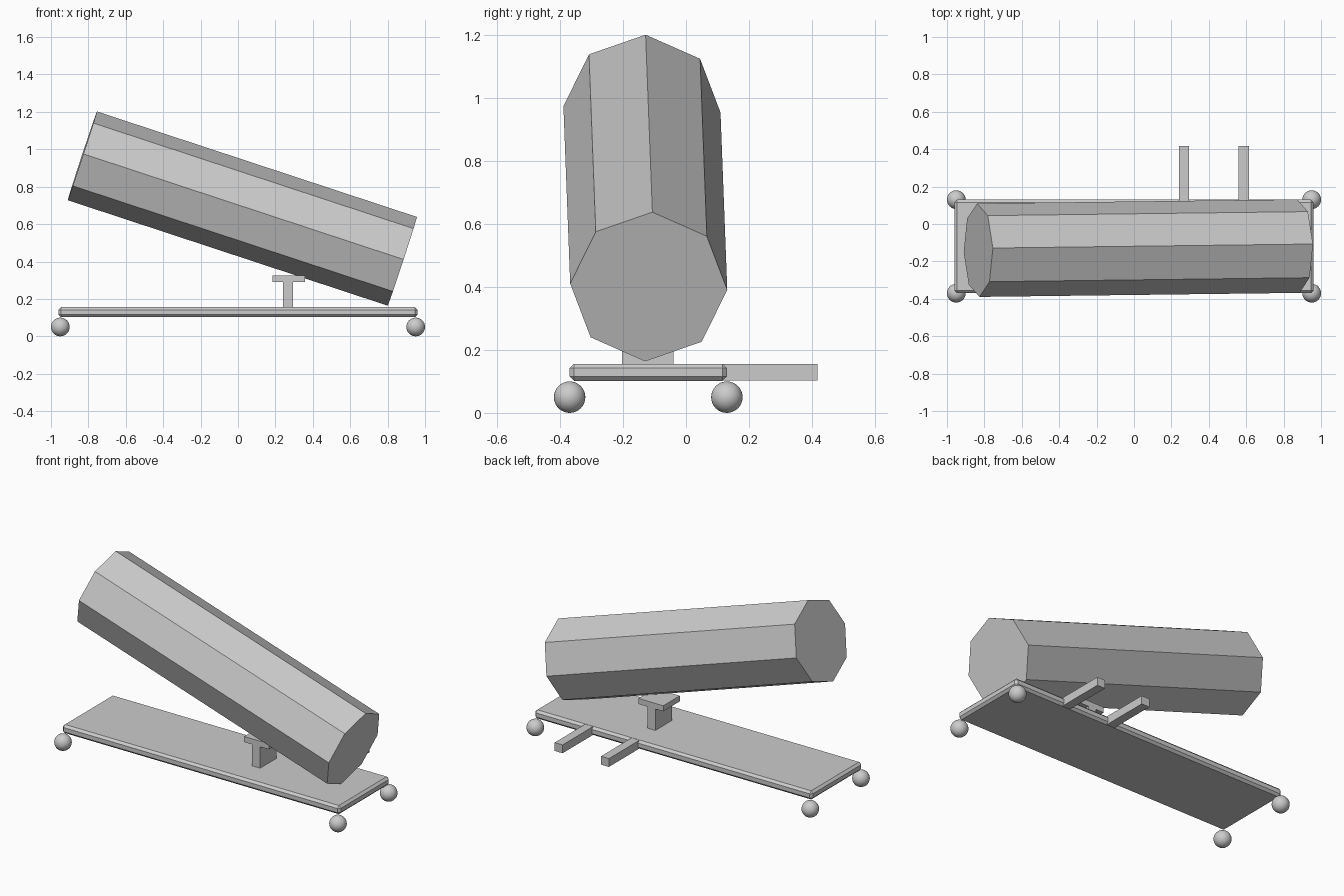
import bpy, bmesh, math
from mathutils import Vector

if "Cube" in bpy.data.objects:
    bpy.data.objects.remove(bpy.data.objects["Cube"])

grey = bpy.data.materials.new("plain grey")
grey.diffuse_color = (0.6, 0.6, 0.6, 1)
grey.use_nodes = True
grey.node_tree.nodes["Principled BSDF"].inputs["Base Color"].default_value = grey.diffuse_color


def add_object(name, bm):
    bmesh.ops.recalc_face_normals(bm, faces=bm.faces)
    mesh = bpy.data.meshes.new(name)
    bm.to_mesh(mesh)
    bm.free()
    mesh.materials.append(grey)
    obj = bpy.data.objects.new(name, mesh)
    bpy.context.collection.objects.link(obj)
    return obj


def box(name, x, y, z, bevel=0):
    """Box between the given (min, max) pairs, optionally chamfered."""
    bm = bmesh.new()
    bmesh.ops.create_cube(bm, size=1)
    for v in bm.verts:
        v.co = [r[0] if c < 0 else r[1] for c, r in zip(v.co, (x, y, z))]
    if bevel:
        bmesh.ops.bevel(bm, geom=bm.edges[:], offset=bevel, segments=1,
                        affect='EDGES', profile=0.5)
    return add_object(name, bm)


# Chamfered base board
box("base_board", (-0.96, 0.96), (-0.37, 0.13), (0.102, 0.156), 0.014)

# Ball feet under the four corners
for x in (-0.95, 0.95):
    for y in (-0.37, 0.13):
        bm = bmesh.new()
        bmesh.ops.create_uvsphere(bm, u_segments=32, v_segments=16, radius=0.05)
        bmesh.ops.translate(bm, verts=bm.verts, vec=(x, y, 0.05))
        for f in bm.faces:
            f.smooth = True
        add_object("ball_foot", bm)

# Bars running through the board and out of the back
for x in (0.24, 0.56):
    box("rear_bar", (x, x + 0.055), (-0.18, 0.418), (0.103, 0.155))

# T-shaped support
box("support_stem", (0.24, 0.295), (-0.203, -0.04), (0.15, 0.292))
box("support_cap", (0.185, 0.357), (-0.203, -0.04), (0.29, 0.325))

# Tilted eight-sided drum
high = Vector((-0.8325, -0.14, 0.965))
low = Vector((0.879, -0.1185, 0.401))
axis = (low - high).normalized()
up = Vector((0.0775, 0.0115, 0.236))
up = (up - axis * up.dot(axis)).normalized()
side = axis.cross(up)
bm = bmesh.new()
rings = []
for centre in (high, low):
    rings.append([bm.verts.new(centre + 0.25 * (up * math.cos(a) + side * math.sin(a)))
                  for a in (i * math.pi / 4 for i in range(8))])
    bm.faces.new(rings[-1])
for i in range(8):
    j = (i + 1) % 8
    bm.faces.new((rings[0][i], rings[0][j], rings[1][j], rings[1][i]))
add_object("octagonal_drum", bm)
